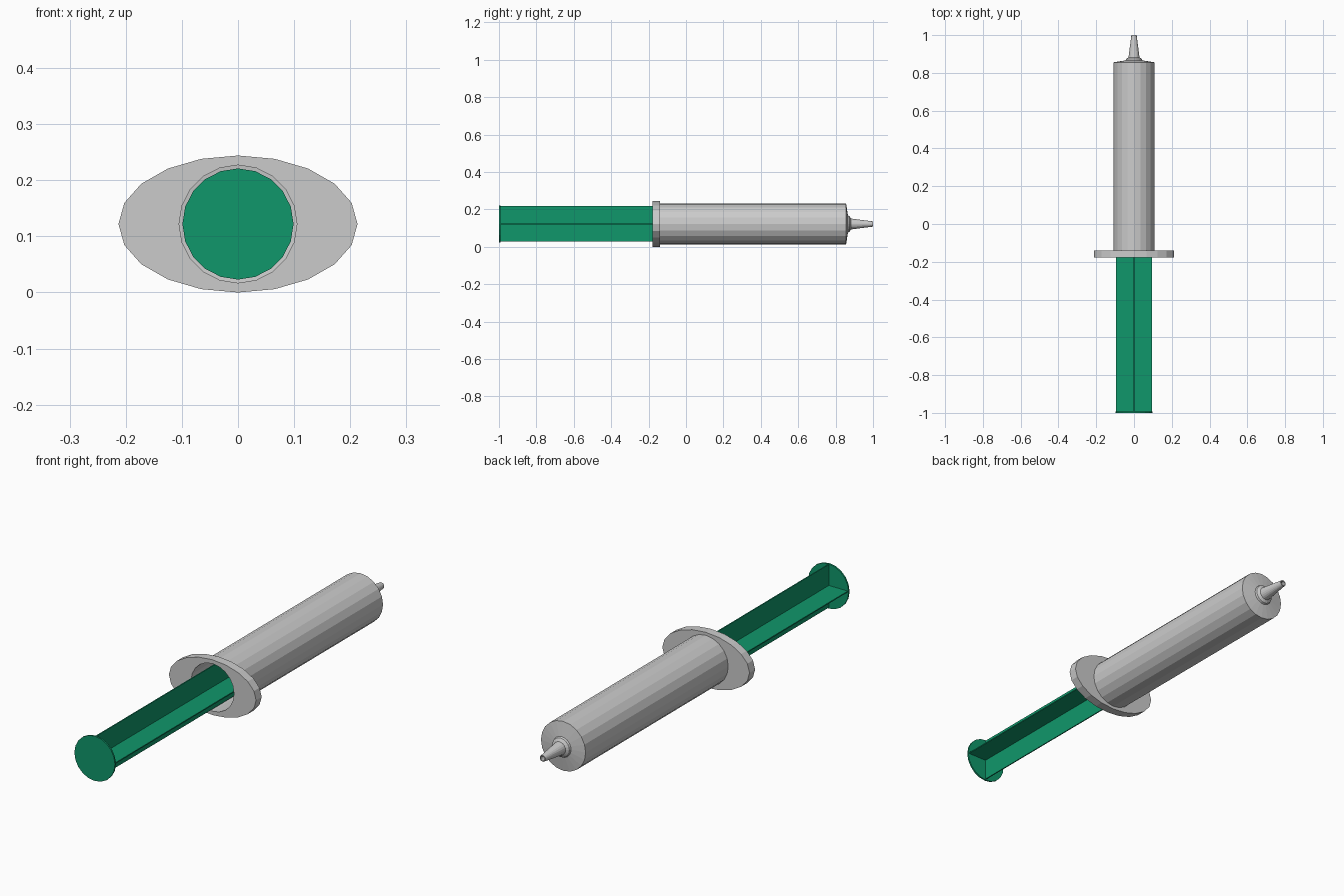
import bpy, bmesh, math

if "Cube" in bpy.data.objects:
    bpy.data.objects.remove(bpy.data.objects["Cube"])

CZ = 0.122      # height of the long axis
SIDES = 20


def material(name, rgb):
    m = bpy.data.materials.new(name)
    m.diffuse_color = (*rgb, 1)
    m.use_nodes = True
    m.node_tree.nodes["Principled BSDF"].inputs["Base Color"].default_value = m.diffuse_color
    return m


grey = material("grey_plastic", (0.60, 0.60, 0.60))
green = material("green_plastic", (0.005, 0.31, 0.145))


def finish(name, bm, mat):
    bmesh.ops.remove_doubles(bm, verts=bm.verts, dist=1e-5)
    bmesh.ops.recalc_face_normals(bm, faces=bm.faces)
    me = bpy.data.meshes.new(name)
    bm.to_mesh(me)
    bm.free()
    me.materials.append(mat)
    ob = bpy.data.objects.new(name, me)
    bpy.context.collection.objects.link(ob)
    return ob


def lathe(name, profile, mat, closed=False):
    """Sweep (x radius, z radius, y) rings around the long axis."""
    bm = bmesh.new()
    rings = []
    for rx, rz, y in profile:
        rings.append([bm.verts.new((rx * math.cos(a), y, CZ + rz * math.sin(a)))
                      for a in (2 * math.pi * i / SIDES for i in range(SIDES))])
    pairs = list(zip(rings, rings[1:]))
    if closed:
        pairs.append((rings[-1], rings[0]))
    else:
        bm.faces.new(rings[0])
        bm.faces.new(rings[-1])
    for a, b in pairs:
        for i in range(SIDES):
            j = (i + 1) % SIDES
            bm.faces.new((a[i], a[j], b[j], b[i]))
    return finish(name, bm, mat)


def round_rings(points):
    return [(r, r, y) for r, y in points]


def box(name, size, centre, mat):
    bm = bmesh.new()
    bmesh.ops.create_cube(bm, size=1)
    for v in bm.verts:
        v.co = [c * s + o for c, s, o in zip(v.co, size, centre)]
    return finish(name, bm, mat)


# Hollow barrel, hub and open tapered nozzle in one closed profile
lathe("barrel", round_rings([
    (0.109, -0.14), (0.109, 0.856), (0.045, 0.866), (0.042, 0.874),
    (0.029, 0.882), (0.014, 1.0), (0.010, 1.0), (0.022, 0.875),
    (0.022, 0.858), (0.105, 0.848), (0.105, -0.14)]), grey, closed=True)

# Oval finger flange with a round opening
lathe("finger_flange", [
    (0.213, 0.122, -0.178), (0.213, 0.122, -0.139),
    (0.105, 0.105, -0.139), (0.105, 0.105, -0.178)], grey, closed=True)

# Plunger: thumb disc, crossed ribs and stopper inside the barrel
lathe("thumb_disc", round_rings([(0.099, -1.0), (0.099, -0.993)]), green)
END = 0.0
length, middle = END + 0.994, (END - 0.994) / 2
box("upright_rib", (0.005, length, 0.19), (0, middle, CZ + 0.001), green)
box("flat_rib", (0.19, length, 0.005), (0, middle, CZ + 0.001), green)
lathe("stopper", round_rings([(0.099, END - 0.01), (0.099, END)]), green)
